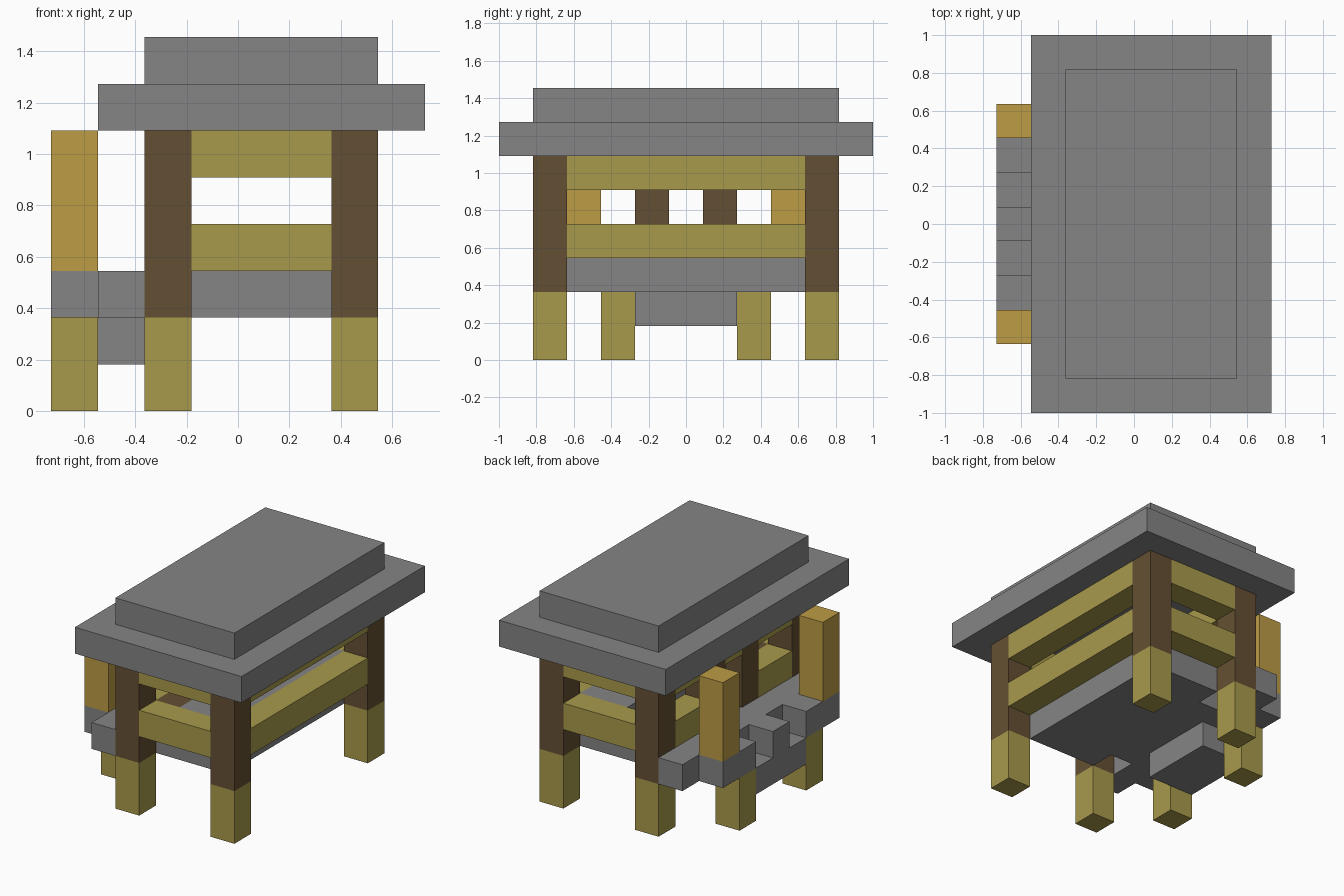
import bpy

cube = bpy.data.objects.get("Cube")
if cube:
    bpy.data.objects.remove(cube, do_unlink=True)

U = 2 / 11  # one building block


def material(name, srgb):
    color = [((c / 255 + 0.055) / 1.055) ** 2.4 for c in srgb] + [1]
    mat = bpy.data.materials.new(name)
    mat.use_nodes = True
    mat.diffuse_color = color
    mat.node_tree.nodes["Principled BSDF"].inputs["Base Color"].default_value = color
    return mat


stone = material("grey stone", (133, 133, 133))
olive = material("olive wood", (168, 154, 76))
brown = material("dark brown wood", (100, 80, 51))
gold = material("golden wood", (190, 156, 69))


def box(name, mat, x, y, z):
    """Box between block coordinates given as (low, high) pairs."""
    bpy.ops.mesh.primitive_cube_add(size=1)
    ob = bpy.context.object
    ob.name = name
    lows, highs = zip(x, y, z)
    offset = (4, 5.5, 0)
    ob.location = [((a + b) / 2 - o) * U for a, b, o in zip(lows, highs, offset)]
    ob.scale = [(b - a) * U for a, b in zip(lows, highs)]
    bpy.ops.object.transform_apply(location=True, scale=True, rotation=False)
    ob.data.materials.append(mat)
    return ob


def pair(name, mat, x, y, z):
    """Box plus its mirror image front to back."""
    box("front_" + name, mat, x, y, z)
    box("back_" + name, mat, x, (11 - y[1], 11 - y[0]), z)


# Roof
box("roof_eaves", stone, (1, 8), (0, 11), (6, 7))
box("roof_top", stone, (2, 7), (1, 10), (7, 8))

# Corner posts on legs
for side, x in (("right", (2, 3)), ("left", (6, 7))):
    pair(side + "_leg", olive, x, (1, 2), (0, 2))
    pair(side + "_post", brown, x, (1, 2), (2, 6))

# Floor, set in from the rails
box("floor", stone, (3, 6), (2, 9), (2, 3))
box("threshold", stone, (2, 3), (3, 8), (2, 3))

# Rails around the walls
for level, z in (("lower", (3, 4)), ("upper", (5, 6))):
    pair(level + "_end_rail", olive, (3, 6), (1, 2), z)
    box(level + "_side_rail", olive, (6, 7), (2, 9), z)
    pair(level + "_entrance_rail", olive, (2, 3), (2, 4), z)
box("door_lintel", olive, (2, 3), (5, 6), (5, 6))
pair("door_post", brown, (2, 3), (4, 5), (3, 6))

# Counter and crate inside
box("counter", stone, (4, 6), (2, 9), (3, 4))
box("crate", brown, (3, 4), (2, 3), (3, 4))

# Porch with notched edge, step and gate posts
box("porch", stone, (1, 2), (1, 10), (2, 3))
pair("porch_wing", stone, (0, 1), (2, 4), (2, 3))
box("porch_tongue", stone, (0, 1), (5, 6), (2, 3))
box("porch_step", stone, (0, 2), (4, 7), (1, 2))
pair("porch_leg", olive, (0, 1), (3, 4), (0, 2))
pair("gate_post", gold, (0, 1), (2, 3), (3, 6))
